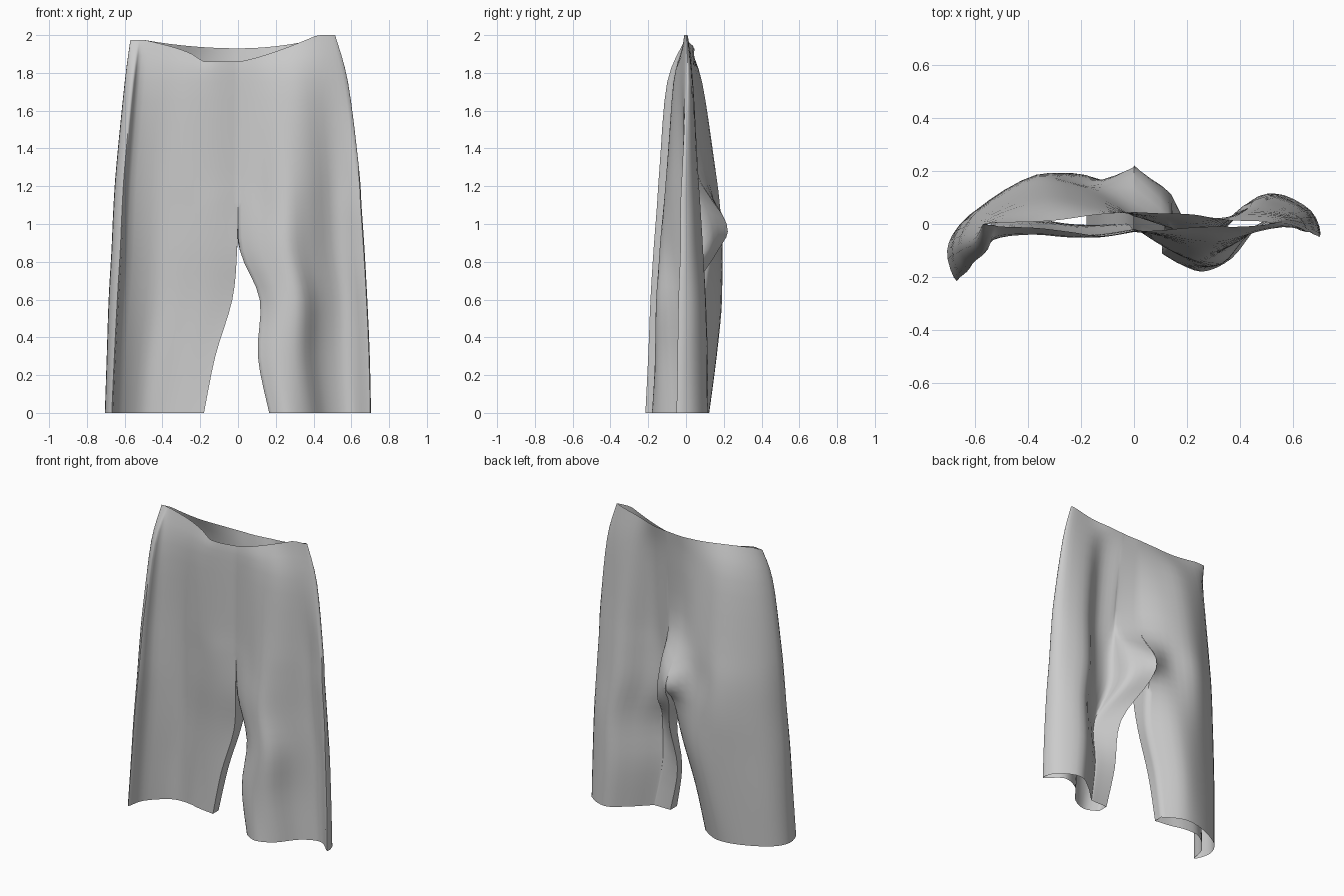
import bpy
import bmesh
from mathutils import Vector

STEPS = 4    # spline steps between profile points
CROTCH = 4   # row from which the two legs are joined
FOLD = 5     # profile point on the outer side fold

# Around one leg, as fractions of its width:
# front from inseam to side fold, then back from side fold to inseam
LEFT_AROUND = [0, .17, .38, .57, .8, 1, .94, .68, .45, .25, .2, 0]
RIGHT_AROUND = [0, .21, .42, .64, .87, .93, 1, .88, .55, .25, 0]

# Cross-sections from hem to waist: height, inner x, outer x, depths of the folds
LEFT_ROWS = [
    (0, .165, .70, [-.14, -.18, -.13, -.01, .035, -.05, .05, .115, .04, -.06, -.07, -.07]),
    (.3, .105, .693, [-.11, -.16, -.145, -.02, .035, -.045, .05, .115, .03, -.08, -.085, -.06]),
    (.6, .115, .68, [-.07, -.14, -.15, -.035, .03, -.04, .05, .105, .01, -.085, -.08, .01]),
    (.86, .01, .665, [-.02, -.09, -.14, -.07, .02, -.03, .045, .09, -.02, -.03, .11, .17]),
    (1.08, 0, .65, [-.02, -.06, -.12, -.08, .01, -.03, .04, .075, -.03, -.03, .08, .215]),
    (1.3, 0, .635, [-.02, -.05, -.1, -.08, 0, -.02, .035, .06, -.03, -.02, -.01, .045]),
    (1.75, 0, .578, [-.03, -.04, -.06, -.065, -.03, 0, .03, .035, 0, .015, .02, .035]),
    (2, 0, .51, [-.025, -.025, -.015, -.01, -.01, 0, .01, .015, .035, .04, .04, .045]),
]
RIGHT_ROWS = [
    (0, .18, .705, [-.01, .005, .03, .015, -.1, -.215, -.1, .01, .1, .12, .05]),
    (.3, .12, .695, [-.005, 0, .015, .015, -.09, -.2, -.09, .03, .13, .16, .07]),
    (.6, .03, .685, [0, -.01, 0, .01, -.08, -.188, -.085, .045, .165, .185, .085]),
    (.86, .005, .67, [-.02, -.03, -.02, 0, -.075, -.172, -.08, .055, .185, .175, .14]),
    (1.08, 0, .66, [-.02, -.04, -.03, -.01, -.07, -.155, -.075, .055, .18, .15, .215]),
    (1.3, 0, .645, [-.02, -.04, -.04, -.02, -.065, -.14, -.07, .045, .15, .125, .045]),
    (1.75, 0, .60, [-.03, -.05, -.05, -.04, -.055, -.1, -.055, .03, .085, .065, .035]),
    (2, 0, .57, [-.025, -.045, -.03, -.015, -.01, -.005, 0, .005, .012, .035, .045]),
]


def spline(points):
    """Smooth curve through the points."""
    out = []
    last = len(points) - 1
    for i in range(last):
        a, b = points[max(i - 1, 0)], points[i]
        c, d = points[i + 1], points[min(i + 2, last)]
        for s in range(STEPS):
            t = s / STEPS
            out.append(b + (c - a) * (t / 2)
                       + (a * 2 - b * 5 + c * 4 - d) * (t * t / 2)
                       + (b * 3 - a - c * 3 + d) * (t ** 3 / 2))
    out.append(points[last].copy())
    return out


def waist_height(x, front):
    """Uneven waistline, dipping at the front."""
    w = abs(x)
    if front and x >= 0:
        return 1.86 + .14 * min(1, w / .42) ** 1.3
    if front:
        return 1.86 + .115 * min(1, max(0, (w - .2) / .3)) ** .55
    return 1.93 + (.07 if x > 0 else .045) * min(1, w / .5) ** 2


def cross_section(rows, around, side, k):
    """Smooth outline of one row around the leg."""
    height, inner, outer, depths = rows[k]
    ring = spline([Vector((side * (inner + f * (outer - inner)), y, height))
                   for f, y in zip(around, depths)])
    for i, p in enumerate(ring):
        if k == CROTCH:   # crotch seam hangs lower at the back
            p.z -= .5 * (p.y - .06) * max(0, 1 - abs(p.x) / .2)
        if k == len(rows) - 1:
            p.z = waist_height(p.x, i <= FOLD * STEPS)
    return ring


def add_half(bm, rows, around, side):
    """One leg with its half of the hips."""
    rings = [cross_section(rows, around, side, k) for k in range(len(rows))]
    columns = [spline(list(col)) for col in zip(*rings)]
    grid = []
    for r in range(len(columns[0])):
        line = [col[r] for col in columns]
        if r >= CROTCH * STEPS:
            line[0].x = line[-1].x = 0
        if r <= CROTCH * STEPS:   # inseam strip closes the leg
            line += [line[-1].lerp(line[0], t) for t in (.33, .67)]
        grid.append([bm.verts.new(p) for p in line])
    for low, high in zip(grid, grid[1:]):
        closed = len(low) == len(high) and len(low) > len(columns)
        count = len(low) if closed else len(columns) - 1
        for i in range(count):
            j = (i + 1) % len(low)
            bm.faces.new((low[i], low[j], high[j], high[i]))


cube = bpy.data.objects.get("Cube")
if cube:
    bpy.data.objects.remove(cube, do_unlink=True)

# Cloth colour
cloth = bpy.data.materials.new("grey_cloth")
cloth.use_nodes = True
grey = (.6, .6, .6, 1)
cloth.diffuse_color = grey
bsdf = next(n for n in cloth.node_tree.nodes if n.type == 'BSDF_PRINCIPLED')
bsdf.inputs["Base Color"].default_value = grey
bsdf.inputs["Roughness"].default_value = .9

# Trousers: both halves welded along the centre and crotch seams
bm = bmesh.new()
add_half(bm, LEFT_ROWS, LEFT_AROUND, 1)
add_half(bm, RIGHT_ROWS, RIGHT_AROUND, -1)
bmesh.ops.remove_doubles(bm, verts=bm.verts, dist=.0005)
bmesh.ops.recalc_face_normals(bm, faces=bm.faces)
# Turn the cloth so that its outside faces outward
front = min(bm.faces, key=lambda f: (f.calc_center_median() - Vector((.1, -.05, 1.5))).length)
if front.normal.y > 0:
    bmesh.ops.reverse_faces(bm, faces=bm.faces)
mesh = bpy.data.meshes.new("trousers")
bm.to_mesh(mesh)
bm.free()
mesh.materials.append(cloth)
trousers = bpy.data.objects.new("trousers", mesh)
bpy.context.collection.objects.link(trousers)

bpy.ops.object.select_all(action='DESELECT')
trousers.select_set(True)
bpy.context.view_layer.objects.active = trousers
bpy.ops.object.shade_smooth_by_angle(angle=1.2)
